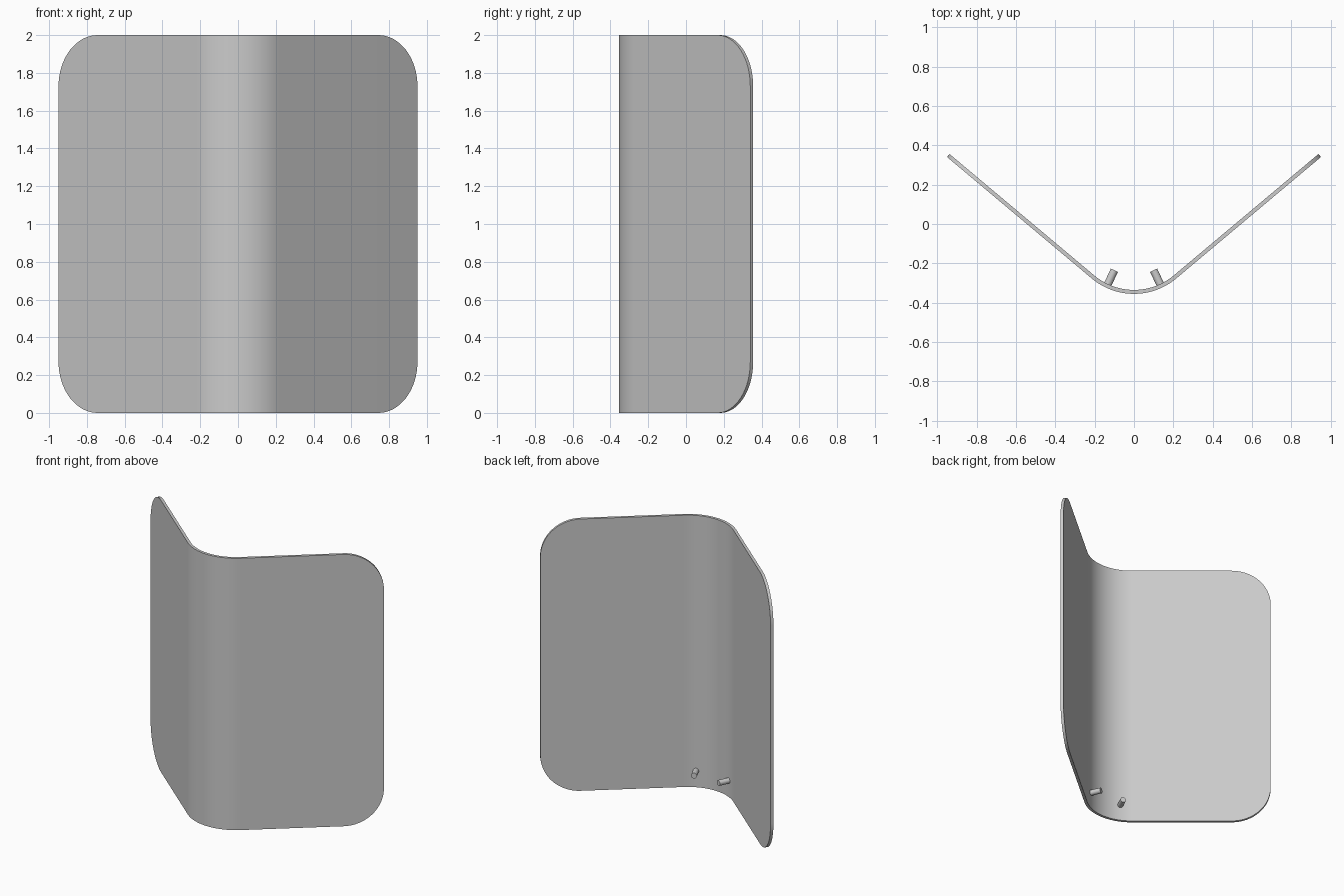
import bpy, bmesh
from math import sin, cos, radians, pi
from mathutils import Vector

if "Cube" in bpy.data.objects:
    bpy.data.objects.remove(bpy.data.objects["Cube"])

H, T = 2.0, 0.02              # panel height, sheet thickness
R, CY = 0.334, -0.021         # outer bend radius and bend centre y
BEND = radians(40)
WING = 0.96                   # flat length of each wing
CORNER = 0.27                 # corner rounding radius


def finish(bm, name, angle=30):
    bmesh.ops.recalc_face_normals(bm, faces=bm.faces)
    me = bpy.data.meshes.new(name)
    bm.to_mesh(me)
    bm.free()
    ob = bpy.data.objects.new(name, me)
    bpy.context.collection.objects.link(ob)
    bpy.ops.object.select_all(action='DESELECT')
    ob.select_set(True)
    bpy.context.view_layer.objects.active = ob
    bpy.ops.object.shade_smooth_by_angle(angle=radians(angle))
    return ob


def column(a, s):
    """Plan points (outer, inner) and vertical inset at bend angle a, wing distance s."""
    n = Vector((sin(a), -cos(a)))
    t = Vector((cos(a), sin(a))) * s
    d = max(0.0, s - (WING - CORNER))
    inset = CORNER - max(0.0, CORNER ** 2 - d ** 2) ** 0.5
    c = Vector((0, CY))
    return c + n * R + t, c + n * (R - T) + t, inset


# Bent sheet: right half columns, then mirrored to the left
half = [column(BEND * i / 16, 0) for i in range(17)]
half += [column(BEND, WING - CORNER + CORNER * sin(pi / 2 * i / 16)) for i in range(17)]
mirror = [(Vector((-o.x, o.y)), Vector((-n.x, n.y)), i) for o, n, i in half[:0:-1]]
bm = bmesh.new()
rings = []
for o, n, inset in mirror + half:
    rings.append([bm.verts.new((p.x, p.y, z)) for p, z in
                  ((o, inset), (o, H - inset), (n, H - inset), (n, inset))])
for a, b in zip(rings, rings[1:]):
    for k in range(4):
        bm.faces.new((a[k], a[(k + 1) % 4], b[(k + 1) % 4], b[k]))
bm.faces.new(rings[0])
bm.faces.new(rings[-1])
finish(bm, "bent_panel")

# Two small pegs pointing from the inner bend towards its centre
for side, label in ((-1, "left"), (1, "right")):
    a = radians(25) * side
    n = Vector((sin(a), -cos(a), 0))
    r0, r1 = R - T / 2, 0.236
    bm = bmesh.new()
    bmesh.ops.create_cone(bm, cap_ends=True, segments=32,
                          radius1=0.02, radius2=0.02, depth=r0 - r1)
    ob = finish(bm, label + "_peg")
    ob.rotation_euler = n.to_track_quat('Z', 'Y').to_euler()
    ob.location = Vector((0, CY, 0.12)) + n * (r0 + r1) / 2
